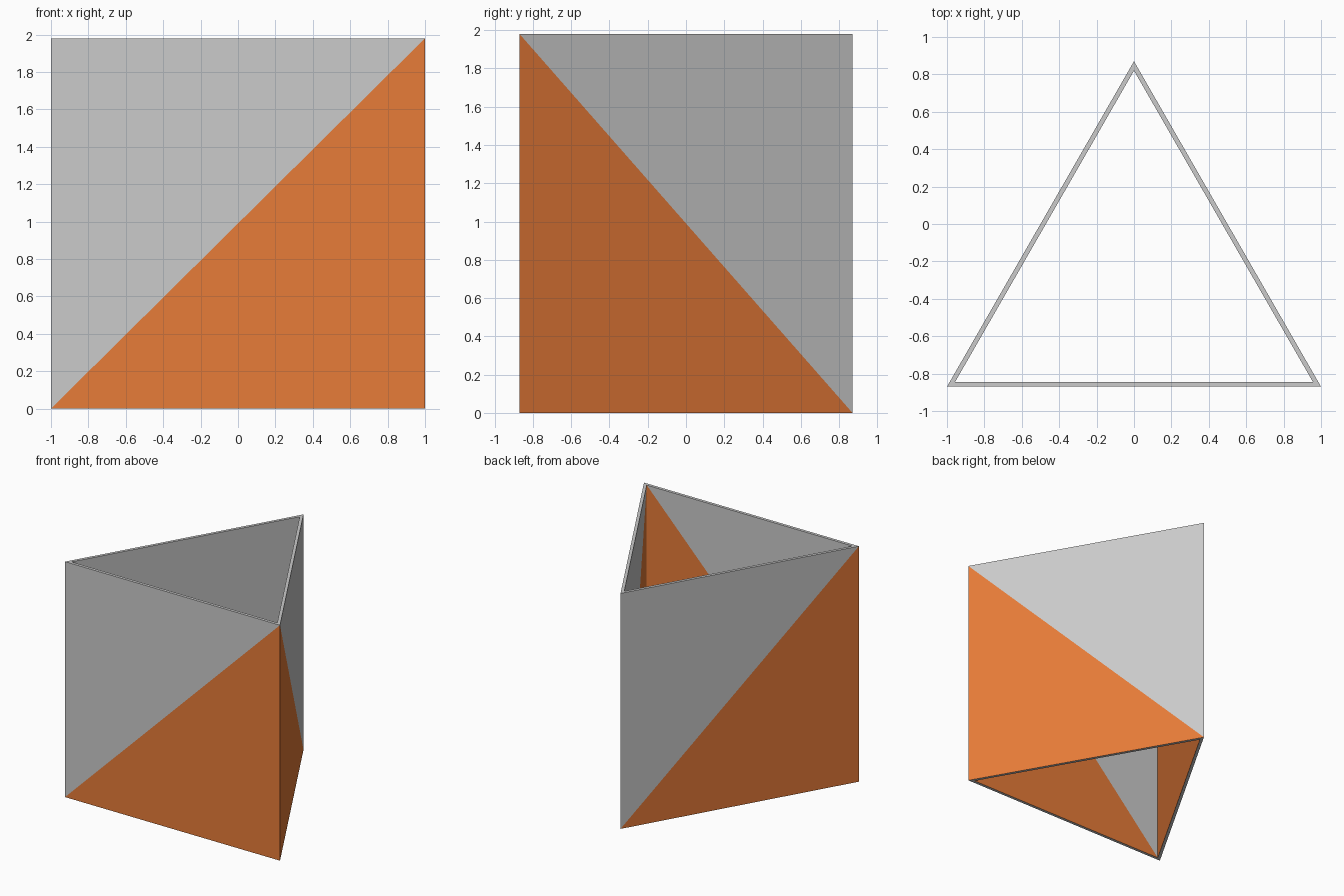
import bpy, bmesh
from mathutils import Vector

if "Cube" in bpy.data.objects:
    bpy.data.objects.remove(bpy.data.objects["Cube"])

H = 1.98      # tube height
T = 0.025     # wall thickness
outer = [Vector((-1, -0.87)), Vector((1, -0.87)), Vector((0, 0.87))]
centre = sum(outer, Vector((0, 0))) / 3
inradius = centre.y + 0.87
inner = [centre + (p - centre) * (1 - T / inradius) for p in outer]

bm = bmesh.new()


def ring(points, z):
    return [bm.verts.new((p.x, p.y, z)) for p in points]


ob_, ot = ring(outer, 0), ring(outer, H)
ib, it = ring(inner, 0), ring(inner, H)


def face(verts, slot=0):
    bm.faces.new(verts).material_index = slot


for i in range(3):
    j = (i + 1) % 3
    # each wall is split along its diagonal: coloured below, grey above
    a, b = (i, j)
    face((ob_[a], ob_[b], ot[b]), 1)
    face((ob_[a], ot[b], ot[a]), 0)
    face((ib[a], it[b], ib[b]), 1)
    face((ib[a], it[a], it[b]), 0)
    # the second wall rises the other way, from the back corner
    if i == 1:
        for f in list(bm.faces)[-4:]:
            bm.faces.remove(f)
        face((ob_[a], ob_[b], ot[a]), 1)
        face((ob_[b], ot[b], ot[a]), 0)
        face((ib[a], it[a], ib[b]), 1)
        face((ib[b], it[a], it[b]), 0)
    # top and bottom rims
    face((ot[a], ot[b], it[b], it[a]))
    face((ob_[b], ob_[a], ib[a], ib[b]))

bmesh.ops.recalc_face_normals(bm, faces=bm.faces[:])
mesh = bpy.data.meshes.new("triangular_tube")
bm.to_mesh(mesh)
bm.free()

# empty grey slot, then orange
orange = bpy.data.materials.new("orange")
orange.diffuse_color = (0.8, 0.2, 0.04, 1)
orange.use_nodes = True
orange.node_tree.nodes["Principled BSDF"].inputs["Base Color"].default_value = orange.diffuse_color
mesh.materials.append(None)
mesh.materials.append(orange)
tube = bpy.data.objects.new("triangular_tube", mesh)
bpy.context.collection.objects.link(tube)
